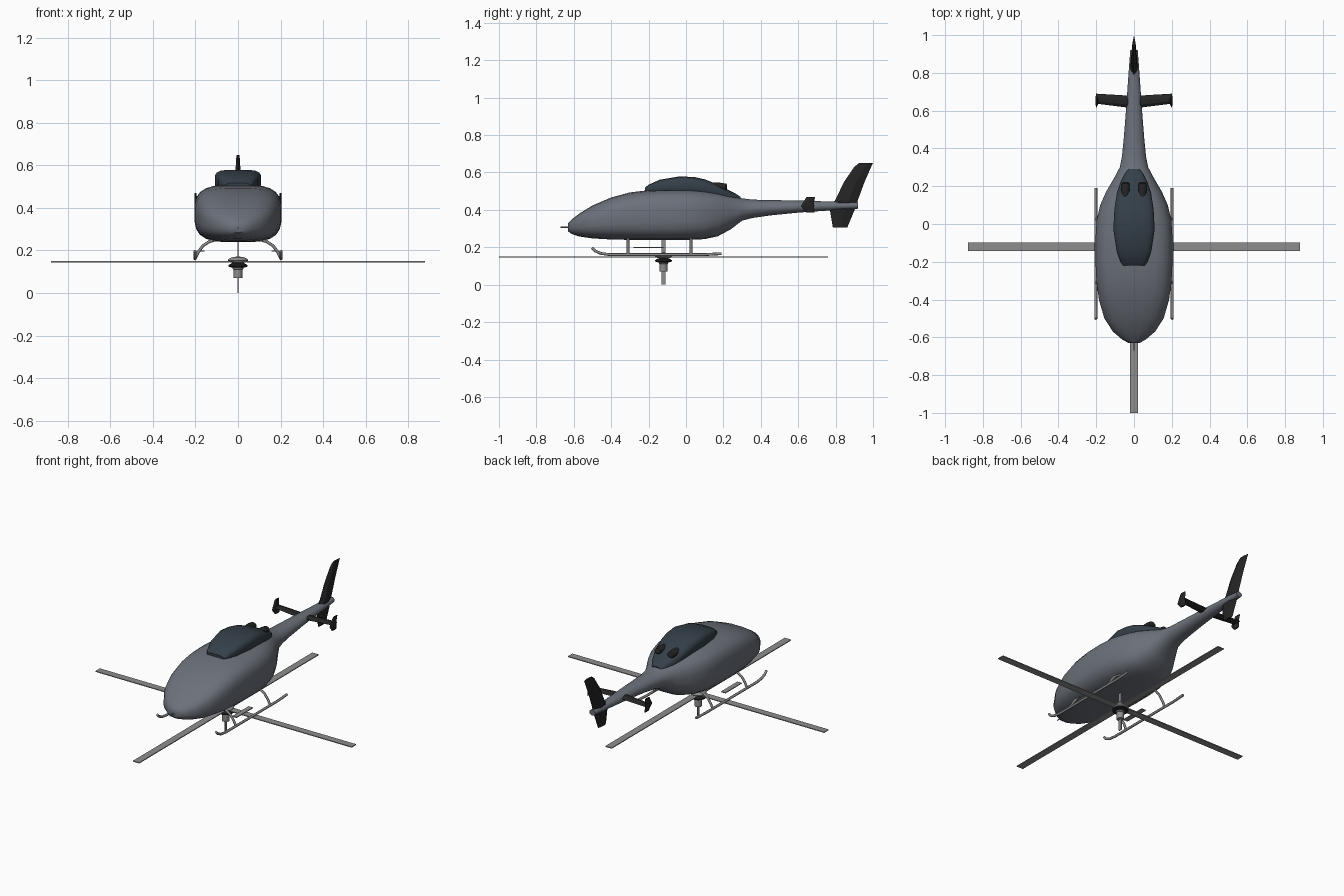
import bpy, bmesh, math
from mathutils import Matrix, Vector

if "Cube" in bpy.data.objects:
    bpy.data.objects.remove(bpy.data.objects["Cube"])


def material(name, r, g, b):
    m = bpy.data.materials.new(name)
    m.diffuse_color = (r, g, b, 1)
    m.use_nodes = True
    m.node_tree.nodes["Principled BSDF"].inputs["Base Color"].default_value = m.diffuse_color
    return m


BODY = material("body_grey", 0.15, 0.165, 0.195)
GLASS = material("dark_cowl", 0.035, 0.05, 0.065)
BLACK = material("black", 0.018, 0.018, 0.018)
METAL = material("metal", 0.27, 0.27, 0.27)


def finish(name, bm, mat, angle=None):
    bmesh.ops.recalc_face_normals(bm, faces=bm.faces)
    me = bpy.data.meshes.new(name)
    bm.to_mesh(me)
    bm.free()
    ob = bpy.data.objects.new(name, me)
    bpy.context.collection.objects.link(ob)
    me.materials.append(mat)
    if angle:
        bpy.ops.object.select_all(action='DESELECT')
        ob.select_set(True)
        bpy.context.view_layer.objects.active = ob
        bpy.ops.object.shade_smooth_by_angle(angle=math.radians(angle))
    return ob


def loft(name, stations, sides, mat, angle, x0=0):
    """Stations along y: (y, half width, bottom z, top z, squareness)."""
    bm = bmesh.new()
    rings = []
    for y, w, lo, hi, p in stations:
        ring = []
        for i in range(sides):
            a = 2 * math.pi * (i + 0.5) / sides
            c, s = math.cos(a), math.sin(a)
            x = w * math.copysign(abs(c) ** (2 / p), c)
            z = (lo + hi) / 2 + (hi - lo) / 2 * math.copysign(abs(s) ** (2 / p), s)
            ring.append(bm.verts.new((x0 + x, y, z)))
        rings.append(ring)
    for a, b in zip(rings, rings[1:]):
        for i in range(sides):
            j = (i + 1) % sides
            bm.faces.new((a[i], a[j], b[j], b[i]))
    bm.faces.new(rings[0])
    bm.faces.new(rings[-1])
    return finish(name, bm, mat, angle)


def box(name, loc, size, mat):
    bm = bmesh.new()
    bmesh.ops.create_cube(bm, size=1, matrix=Matrix.Translation(loc) @ Matrix.Diagonal((*size, 1)))
    return finish(name, bm, mat)


def lathe(name, profile, y, mat, sides=20):
    """Revolve (radius, z) points about a vertical axis at x=0."""
    bm = bmesh.new()
    vs = [bm.verts.new((r, y, z)) for r, z in profile]
    es = [bm.edges.new(e) for e in zip(vs, vs[1:])]
    bmesh.ops.spin(bm, geom=vs + es, cent=(0, y, 0), axis=(0, 0, 1), angle=2 * math.pi, steps=sides)
    bmesh.ops.remove_doubles(bm, verts=bm.verts, dist=1e-4)
    return finish(name, bm, mat, 35)


def tube(name, pts, r, mat):
    cu = bpy.data.curves.new(name, 'CURVE')
    cu.dimensions = '3D'
    cu.bevel_depth, cu.bevel_resolution, cu.use_fill_caps = r, 2, True
    sp = cu.splines.new('POLY')
    sp.points.add(len(pts) - 1)
    for p, co in zip(sp.points, pts):
        p.co = (*co, 1)
    cu.materials.append(mat)
    ob = bpy.data.objects.new(name, cu)
    bpy.context.collection.objects.link(ob)
    bpy.ops.object.select_all(action='DESELECT')
    ob.select_set(True)
    bpy.context.view_layer.objects.active = ob
    bpy.ops.object.convert(target='MESH')
    bpy.ops.object.shade_smooth_by_angle(angle=math.radians(50))


def foil(name, sections, mat):
    """Diamond aerofoil sections: (centre, front y, rear y, half thickness vector)."""
    bm = bmesh.new()
    rings = []
    for c, y0, y1, t in sections:
        c, t = Vector(c), Vector(t)
        at = lambda f: c + Vector((0, y0 + (y1 - y0) * f, 0))
        pts = (at(0), at(.25) + t, at(.6) + t, at(1), at(.6) - t, at(.25) - t)
        rings.append([bm.verts.new(p) for p in pts])
    for a, b in zip(rings, rings[1:]):
        for i in range(6):
            bm.faces.new((a[i], a[(i + 1) % 6], b[(i + 1) % 6], b[i]))
    bm.faces.new(rings[0])
    bm.faces.new(rings[-1])
    return finish(name, bm, mat)


# Fuselage and tail boom
loft("fuselage", [
    (-.630, .030, .285, .330, 2), (-.610, .065, .270, .350, 2.3), (-.570, .112, .257, .381, 2.6),
    (-.500, .158, .247, .424, 2.8), (-.400, .187, .241, .467, 3), (-.300, .200, .239, .494, 3.2),
    (-.200, .205, .238, .506, 3.3), (-.080, .205, .238, .510, 3.3), (.020, .199, .239, .509, 3.2),
    (.100, .180, .243, .504, 3), (.170, .149, .258, .496, 2.7), (.240, .108, .296, .480, 2.4),
    (.300, .076, .342, .462, 2.2), (.360, .064, .357, .455, 2), (.450, .055, .370, .453, 2),
    (.600, .043, .385, .450, 2), (.800, .029, .399, .444, 2), (.920, .020, .406, .440, 2)],
    24, BODY, 40)
tube("nose_probe", [(0, -.67, .307), (0, -.61, .307)], .003, METAL)

# Dark engine cowl on the roof
loft("engine_cowl", [
    (-.220, .058, .490, .518, 3), (-.200, .072, .485, .535, 3.2), (-.140, .094, .480, .562, 3.6),
    (-.030, .110, .480, .580, 3.8), (.050, .107, .475, .575, 3.6), (.100, .102, .470, .564, 3.4),
    (.160, .092, .460, .540, 3), (.220, .072, .450, .510, 2.8), (.265, .050, .445, .488, 2.5),
    (.292, .030, .440, .470, 2.2)], 16, GLASS, 35)
for s, side in ((-1, "left"), (1, "right")):
    loft(side + "_exhaust", [(.13, .016, .505, .545, 2), (.18, .024, .500, .546, 2),
                             (.215, .022, .505, .540, 2), (.220, .014, .511, .533, 2)],
         10, BLACK, 40, s * .045)

# Swept tail fin and stabiliser with end plates
foil("tail_fin", [((0, 0, .305), .785, .862, (.006, 0, 0)), ((0, 0, .425), .765, .912, (.018, 0, 0)),
                  ((0, 0, .450), .797, .918, (.018, 0, 0)), ((0, 0, .550), .845, .955, (.013, 0, 0)),
                  ((0, 0, .630), .900, .990, (.009, 0, 0)), ((0, 0, .650), .925, 1.0, (.006, 0, 0))], BLACK)
foil("stabiliser", [((-.2, 0, .425), .637, .690, (0, 0, .008)), ((0, 0, .425), .612, .678, (0, 0, .012)),
                    ((.2, 0, .425), .637, .690, (0, 0, .008))], BLACK)
for s, side in ((-1, "left"), (1, "right")):
    foil(side + "_end_plate", [((s * .195, 0, .386), .642, .688, (.004, 0, 0)),
                               ((s * .198, 0, .420), .615, .684, (.007, 0, 0)),
                               ((s * .198, 0, .438), .625, .684, (.007, 0, 0)),
                               ((s * .200, 0, .470), .645, .690, (.004, 0, 0))], BLACK)

# Landing skids, cross tubes and boarding steps
for s, side in ((-1, "left"), (1, "right")):
    x = s * .202
    tube(side + "_skid", [(x, -.502, .197), (x, -.485, .180), (x, -.455, .167), (x, -.41, .161),
                          (x, .10, .161), (x, .19, .166)], .0075, METAL)
    box(side + "_step", (s * .172, -.20, .198), (.03, .16, .005), METAL)
for y, name in ((-.31, "front"), (.027, "rear")):
    half = [(.202, .162), (.187, .193), (.165, .222), (.135, .242), (.105, .250)]
    path = half + [(-x, z) for x, z in reversed(half)]
    tube(name + "_cross_tube", [(x, y, z) for x, z in path], .007, METAL)

# Main rotor slung under the belly
CY = -.12
for i in range(4):
    a = i * math.pi / 2
    blade = box("rotor_blade", (.46, 0, .147), (.84, .044, .005), METAL)
    blade.data.transform(Matrix.Translation((0, CY, 0)) @ Matrix.Rotation(a, 4, 'Z'))
lathe("rotor_hub", [(0, .172), (.025, .169), (.043, .161), (.048, .154), (.040, .145), (.020, .140), (0, .140)],
      CY, METAL)
lathe("swash_plate", [(0, .140), (.030, .140), (.045, .131), (.045, .124), (.030, .119), (0, .119)], CY, BLACK)
lathe("rotor_mast", [(0, .125), (.025, .125), (.025, .112), (.021, .110), (.021, .070), (0, .070)], CY, METAL)

# Two-blade small rotor, standing on edge at the same hub
box("small_rotor_blades", (0, CY, .12), (.005, .021, .24), METAL)
